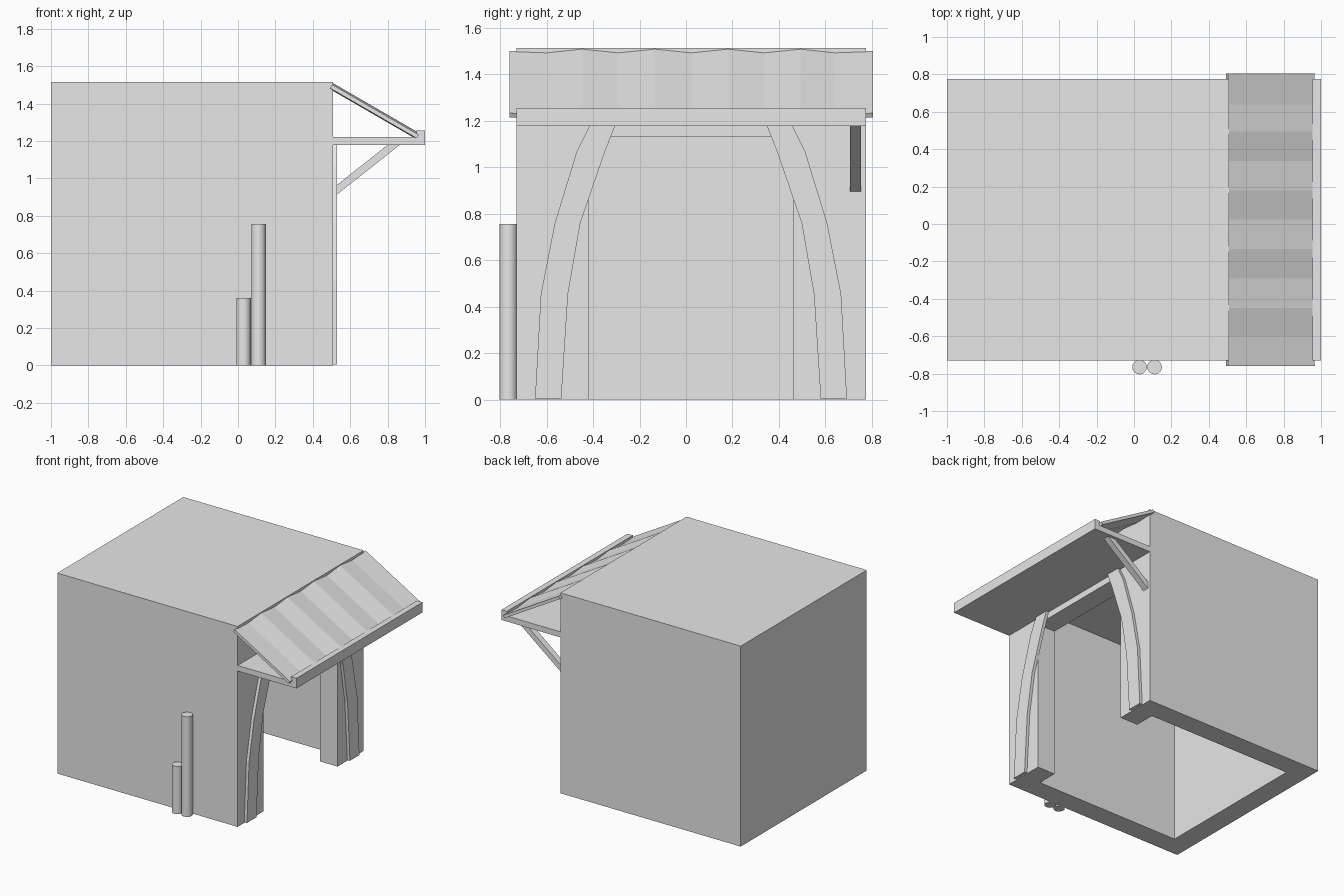
import bpy, bmesh, math
from mathutils import Vector

if "Cube" in bpy.data.objects:
    bpy.data.objects.remove(bpy.data.objects["Cube"])

grey = bpy.data.materials.new("plain_grey")
grey.diffuse_color = (0.8, 0.8, 0.8, 1)
grey.use_nodes = True
grey.node_tree.nodes["Principled BSDF"].inputs["Base Color"].default_value = grey.diffuse_color

MID_Y = 0.0215            # symmetry plane of the building
Y0, Y1 = -0.73, 0.775     # building sides
FRONT_X = 0.508           # wall with the opening


def finish(name, bm):
    bmesh.ops.recalc_face_normals(bm, faces=bm.faces)
    mesh = bpy.data.meshes.new(name)
    bm.to_mesh(mesh)
    bm.free()
    mesh.materials.append(grey)
    ob = bpy.data.objects.new(name, mesh)
    bpy.context.collection.objects.link(ob)
    return ob


def extrude(name, points, vec):
    """Solid made by sweeping a closed outline along a vector."""
    bm = bmesh.new()
    v = Vector(vec)
    a = [bm.verts.new(p) for p in points]
    b = [bm.verts.new(Vector(p) + v) for p in points]
    bm.faces.new(a)
    bm.faces.new(b[::-1])
    n = len(a)
    for i in range(n):
        j = (i + 1) % n
        bm.faces.new((a[i], b[i], b[j], a[j]))
    return finish(name, bm)


def box(name, x0, x1, y0, y1, z0, z1):
    return extrude(name, [(x0, y0, z0), (x1, y0, z0), (x1, y1, z0), (x0, y1, z0)],
                   (0, 0, z1 - z0))


def cut(target, cutter):
    mod = target.modifiers.new("cut", 'BOOLEAN')
    mod.operation = 'DIFFERENCE'
    mod.solver = 'EXACT'
    mod.object = cutter
    bpy.context.view_layer.objects.active = target
    bpy.ops.object.modifier_apply(modifier=mod.name)
    bpy.data.objects.remove(cutter)


# Hollow building, open underneath, with a doorway in the +x wall
shell = box("building_shell", -1.0, FRONT_X, Y0, Y1, 0, 1.515)
cut(shell, box("room_cutter", -0.845, 0.36, -0.575, 0.62, -0.2, 1.36))
cut(shell, box("doorway_cutter", 0.2, 0.7, -0.42, 0.463, -0.3, 1.13))

# Curved trim on both sides of the doorway
outer = [(-0.65, 0.005), (-0.625, 0.455), (-0.565, 0.76), (-0.47, 1.07), (-0.415, 1.18)]
inner = [(-0.537, 0.005), (-0.508, 0.455), (-0.455, 0.76), (-0.35, 1.065), (-0.305, 1.18)]
for side, name in ((1, "arch_trim_left"), (-1, "arch_trim_right")):
    pts = [(FRONT_X - 0.002, MID_Y + side * (y - MID_Y), z) for y, z in outer + inner[::-1]]
    extrude(name, pts, (0.024, 0, 0))

# Canopy floor with a raised lip at its outer edge
extrude("canopy_floor",
        [(FRONT_X, Y0, 1.178), (1.0, Y0, 1.178), (1.0, Y0, 1.255), (0.955, Y0, 1.255),
         (0.955, Y0, 1.22), (FRONT_X, Y0, 1.22)], (0, Y1 - Y0, 0))

# Sloping corrugated sheet above the canopy floor
slope = Vector((0.463, 0, -0.268))
normal = Vector((0.501, 0, 0.865))
start = Vector((0.490, 0, 1.478))
wave = [(-0.76, 0.005), (-0.60, 0.0)]
wave += [(-0.448 + 0.157 * i, 0.0 if i % 2 else 0.014) for i in range(7)]
wave += [(0.64, 0.0), (0.805, 0.005)]
top = [start + Vector((0, y, 0)) + normal * (h + 0.022) for y, h in wave]
bottom = [start + Vector((0, y, 0)) + normal * h for y, h in wave]
extrude("corrugated_roof", top + bottom[::-1], slope)

# Single diagonal brace below the canopy
extrude("canopy_brace",
        [(FRONT_X, 0.707, 0.897), (0.866, 0.707, 1.179), (0.80, 0.707, 1.179),
         (FRONT_X, 0.707, 0.948)], (0, 0.047, 0))

# Two upright pipes against the side wall
for name, x, height in (("short_pipe", 0.03, 0.36), ("tall_pipe", 0.11, 0.757)):
    bm = bmesh.new()
    bmesh.ops.create_cone(bm, cap_ends=True, segments=20, radius1=0.039, radius2=0.039,
                          depth=height)
    bmesh.ops.translate(bm, vec=(x, -0.765, height / 2), verts=bm.verts)
    pipe = finish(name, bm)
    bpy.ops.object.select_all(action='DESELECT')
    pipe.select_set(True)
    bpy.context.view_layer.objects.active = pipe
    bpy.ops.object.shade_smooth_by_angle(angle=math.radians(35))
